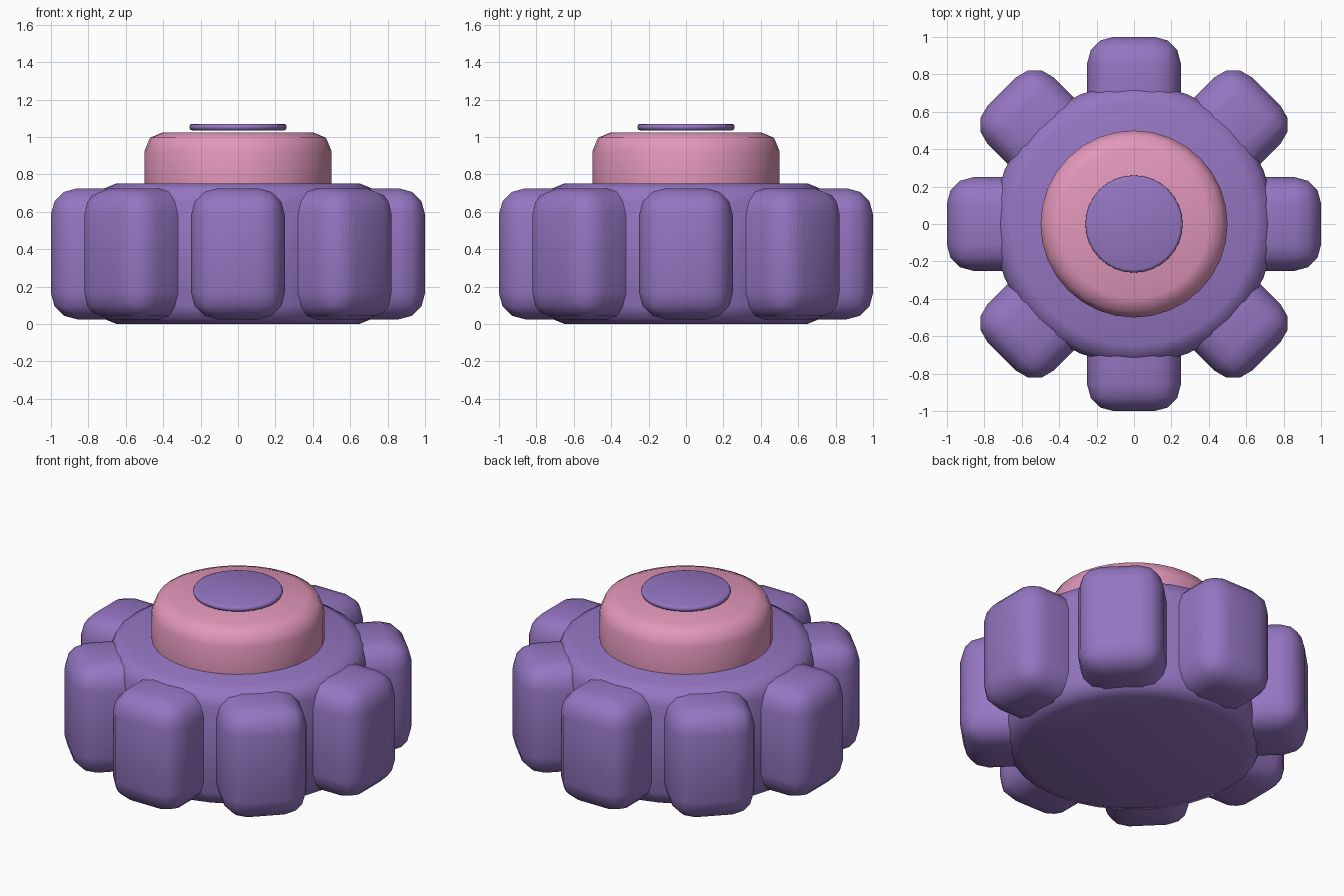
import bpy, bmesh, math
from mathutils import Matrix, Vector

cube = bpy.data.objects.get("Cube")
if cube:
    bpy.data.objects.remove(cube, do_unlink=True)


def material(name, rgb):
    m = bpy.data.materials.new(name)
    m.use_nodes = True
    m.diffuse_color = (*rgb, 1)
    m.node_tree.nodes["Principled BSDF"].inputs["Base Color"].default_value = (*rgb, 1)
    return m


purple = material("purple", (0.30, 0.18, 0.54))
pink = material("pink", (0.76, 0.31, 0.49))


def finish(bm, name, mat):
    """Turn a bmesh into a smooth-shaded object."""
    mesh = bpy.data.meshes.new(name)
    bm.to_mesh(mesh)
    bm.free()
    mesh.materials.append(mat)
    obj = bpy.data.objects.new(name, mesh)
    bpy.context.collection.objects.link(obj)
    bpy.ops.object.select_all(action='DESELECT')
    obj.select_set(True)
    bpy.context.view_layer.objects.active = obj
    bpy.ops.object.shade_smooth_by_angle(angle=math.radians(50))
    return obj


def disc(name, radius, bottom, top, bevel, mat, segments=2):
    """Upright cylinder with rounded rims."""
    bm = bmesh.new()
    bmesh.ops.create_cone(bm, cap_ends=True, segments=32, radius1=radius,
                          radius2=radius, depth=top - bottom)
    bmesh.ops.translate(bm, vec=(0, 0, (top + bottom) / 2), verts=bm.verts)
    rims = [e for e in bm.edges if abs(e.verts[0].co.z - e.verts[1].co.z) < 1e-4]
    bmesh.ops.bevel(bm, geom=rims, offset=bevel, segments=segments,
                    profile=0.5, affect='EDGES')
    return finish(bm, name, mat)


def tooth(name, angle):
    """Rounded block pointing outward at the given angle."""
    inner, outer, width, bottom, top = 0.4, 1.0, 0.5, 0.025, 0.725
    bm = bmesh.new()
    bmesh.ops.create_cube(bm, size=1)
    bmesh.ops.scale(bm, vec=(outer - inner, width, top - bottom), verts=bm.verts)
    bmesh.ops.bevel(bm, geom=bm.edges[:], offset=0.14, segments=3,
                    profile=0.5, affect='EDGES')
    centre = Vector(((inner + outer) / 2, 0, (top + bottom) / 2))
    bm.transform(Matrix.Rotation(angle, 4, 'Z') @ Matrix.Translation(centre))
    return finish(bm, name, mat=purple)


# Stacked round parts
disc("gear_body", 0.75, 0.0, 0.752, 0.1, purple)
disc("hub", 0.5, 0.525, 1.025, 0.1, pink)
disc("hub_button", 0.26, 1.035, 1.07, 0.015, purple)

# Ring of teeth
for i in range(8):
    tooth(f"tooth_{i + 1}", i * math.pi / 4)
